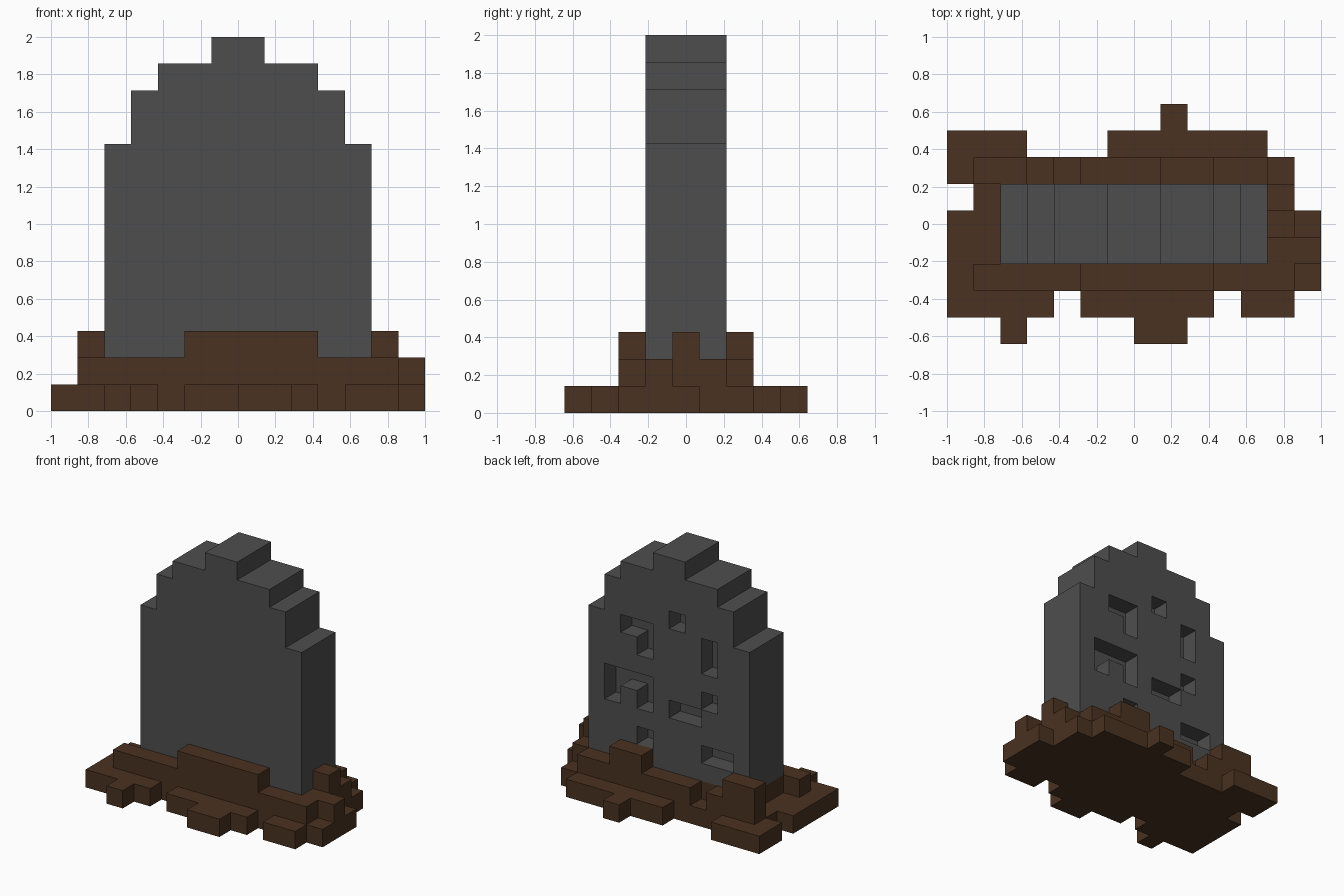
import bpy, bmesh
from mathutils import Vector

if "Cube" in bpy.data.objects:
    bpy.data.objects.remove(bpy.data.objects["Cube"])

U = 1 / 7  # size of one block; y cells are centred on whole numbers


def material(name, rgb):
    m = bpy.data.materials.new(name)
    m.diffuse_color = (*rgb, 1)
    m.use_nodes = True
    m.node_tree.nodes["Principled BSDF"].inputs["Base Color"].default_value = m.diffuse_color
    return m


def cells(x0, x1, y0, y1, z0, z1):
    """Block cells in a box; y rows are inclusive, x and z are edge positions."""
    return {(x, y, z) for x in range(x0, x1) for y in range(y0, y1 + 1) for z in range(z0, z1)}


# corner loops of the six block sides
SIDES = {
    (1, 0, 0): [(1, 0, 0), (1, 1, 0), (1, 1, 1), (1, 0, 1)],
    (-1, 0, 0): [(0, 0, 0), (0, 0, 1), (0, 1, 1), (0, 1, 0)],
    (0, 1, 0): [(0, 1, 0), (0, 1, 1), (1, 1, 1), (1, 1, 0)],
    (0, -1, 0): [(0, 0, 0), (1, 0, 0), (1, 0, 1), (0, 0, 1)],
    (0, 0, 1): [(0, 0, 1), (1, 0, 1), (1, 1, 1), (0, 1, 1)],
    (0, 0, -1): [(0, 0, 0), (0, 1, 0), (1, 1, 0), (1, 0, 0)],
}


def build(name, part, solid, mat):
    """Skin a set of cells, leaving out faces that touch any solid cell."""
    bm = bmesh.new()
    for c in sorted(part):
        for d, loop in SIDES.items():
            if tuple(a + b for a, b in zip(c, d)) in solid:
                continue
            base = Vector(c) - Vector((0, 0.5, 0))
            bm.faces.new([bm.verts.new((base + Vector(p)) * U) for p in loop])
    bmesh.ops.remove_doubles(bm, verts=bm.verts, dist=1e-4)
    me = bpy.data.meshes.new(name)
    bm.to_mesh(me)
    bm.free()
    me.materials.append(mat)
    ob = bpy.data.objects.new(name, me)
    bpy.context.collection.objects.link(ob)


# stepped headstone slab
stone = set()
for half, top in ((5, 10), (4, 12), (3, 13), (1, 14)):
    stone |= cells(-half, half, -1, 1, 2, top)

# shallow recesses cut into the back: x0, x1, z0, z1
for x0, x1, z0, z1 in (
    (1, 3, 9, 10), (1, 2, 8, 9), (-1, 0, 10, 11), (-3, -2, 8, 10),
    (1, 4, 6, 7), (3, 4, 5, 6), (1, 2, 5, 6), (-3, -2, 6, 7),
    (-2, 0, 5, 6), (1, 2, 3, 4), (-4, -2, 3, 4),
):
    stone -= cells(x0, x1, 1, 1, z0, z1)

# ragged earth mound: row, x0, x1, height
earth = cells(-5, 5, -1, 1, 0, 2)
for y, x0, x1, h in (
    (4, 1, 2, 1), (3, -7, -4, 1), (3, -1, 5, 1),
    (2, -7, 6, 1), (2, -6, -4, 3), (2, -4, -3, 2), (2, -2, 5, 2), (2, 1, 3, 3),
    (1, -6, 6, 1), (1, 5, 6, 2),
    (0, -7, 7, 1), (0, 5, 6, 3),
    (-1, -7, 7, 1), (-1, 5, 7, 2),
    (-2, -7, 7, 1), (-2, -6, 6, 2), (-2, -2, 3, 3),
    (-3, -7, -3, 1), (-3, -2, 3, 1), (-3, 4, 6, 1),
    (-4, -5, -4, 1), (-4, 0, 2, 1),
):
    earth |= cells(x0, x1, y, y, 0, h)

solid = stone | earth
build("headstone", stone, solid, material("dark grey stone", (0.076, 0.076, 0.076)))
build("earth_mound", earth, solid, material("brown earth", (0.069, 0.032, 0.015)))
